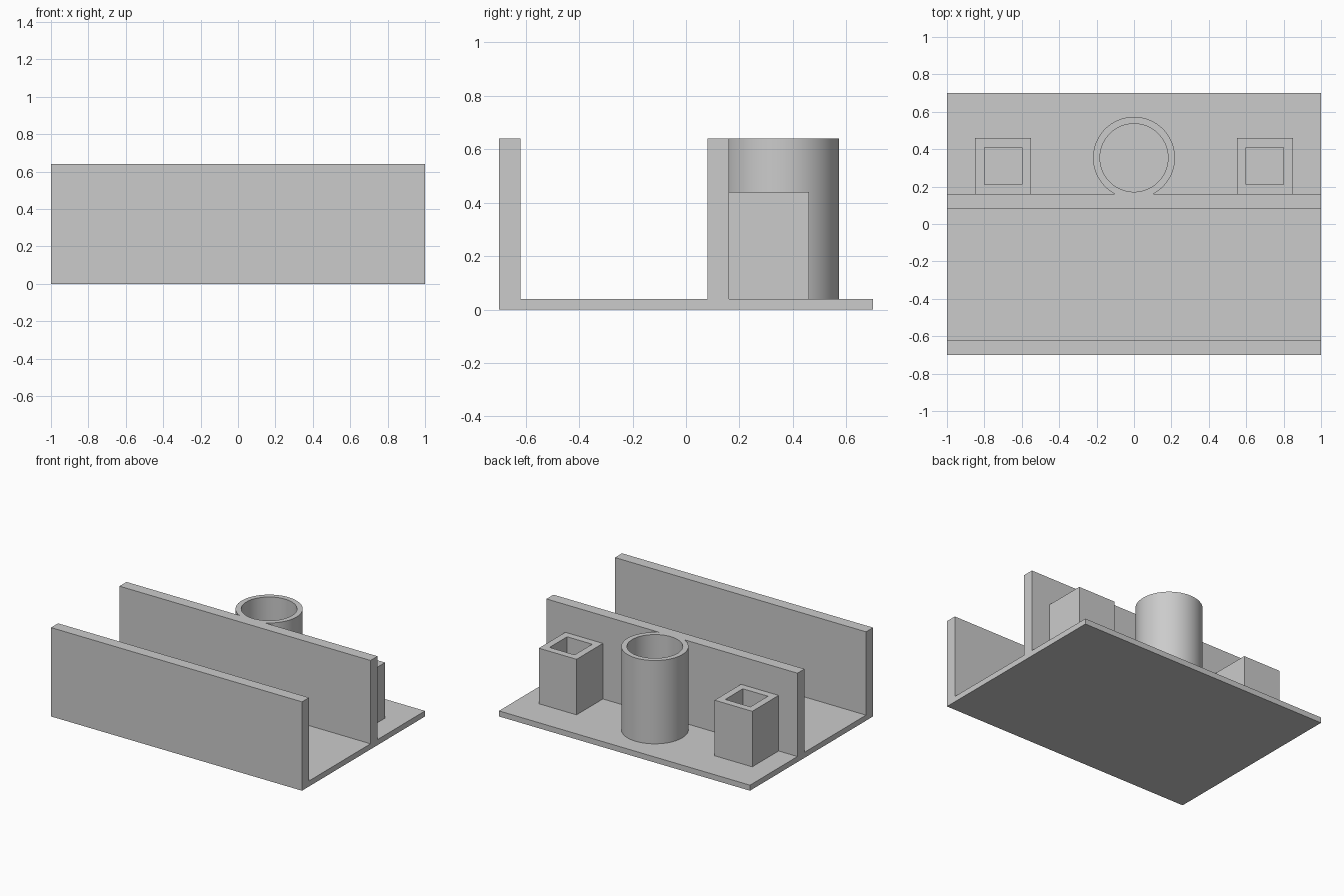
import bpy
import bmesh
from math import cos, sin, pi, sqrt, radians

cube = bpy.data.objects.get("Cube")
if cube:
    bpy.data.objects.remove(cube)

grey = bpy.data.materials.new("light_grey")
grey.use_nodes = True
COLOUR = (0.6, 0.6, 0.6, 1)
grey.diffuse_color = COLOUR
grey.node_tree.nodes["Principled BSDF"].inputs["Base Color"].default_value = COLOUR

FLOOR = 0.04        # top of the base plate
TOP = 0.64          # top of walls and tube
WALL_BACK = 0.16    # rear face of the middle wall


def finish(name, bm):
    bmesh.ops.recalc_face_normals(bm, faces=bm.faces)
    mesh = bpy.data.meshes.new(name)
    bm.to_mesh(mesh)
    bm.free()
    mesh.materials.append(grey)
    obj = bpy.data.objects.new(name, mesh)
    bpy.context.collection.objects.link(obj)
    return obj


def sleeve(name, sides, centre, outer, inner, top, turn=0):
    """Hollow upright prism standing on the base plate."""
    bm = bmesh.new()

    def ring(radius, z):
        angles = [turn + 2 * pi * i / sides for i in range(sides)]
        return [bm.verts.new((centre[0] + radius * cos(a),
                              centre[1] + radius * sin(a), z)) for a in angles]

    rings = [ring(outer, FLOOR), ring(outer, top), ring(inner, top), ring(inner, FLOOR)]
    for k in range(4):
        a, b = rings[k], rings[(k + 1) % 4]
        for i in range(sides):
            j = (i + 1) % sides
            bm.faces.new((a[i], a[j], b[j], b[i]))
    return bm


# Base plate with front and middle walls: one profile extruded across x
profile = [(-0.7, 0), (0.7, 0), (0.7, FLOOR), (WALL_BACK, FLOOR), (WALL_BACK, TOP),
           (0.08, TOP), (0.08, FLOOR), (-0.62, FLOOR), (-0.62, TOP), (-0.7, TOP)]
bm = bmesh.new()
face = bm.faces.new([bm.verts.new((-1, y, z)) for y, z in profile])
extruded = bmesh.ops.extrude_face_region(bm, geom=[face], use_keep_orig=True)
moved = [v for v in extruded["geom"] if isinstance(v, bmesh.types.BMVert)]
bmesh.ops.translate(bm, verts=moved, vec=(2, 0, 0))
finish("base_and_walls", bm)

# Round tube, trimmed flush where it meets the middle wall
bm = sleeve("tube", 96, (0, 0.354), 0.219, 0.182, TOP)
cut = bmesh.ops.bisect_plane(bm, geom=bm.verts[:] + bm.edges[:] + bm.faces[:],
                             plane_co=(0, WALL_BACK, 0), plane_no=(0, -1, 0),
                             clear_outer=True)
bmesh.ops.holes_fill(bm, edges=[e for e in bm.edges if e.is_boundary], sides=0)
tube = finish("round_tube", bm)
bpy.ops.object.select_all(action="DESELECT")
tube.select_set(True)
bpy.context.view_layer.objects.active = tube
bpy.ops.object.shade_smooth_by_angle(angle=radians(30))

# Square sockets on both sides
for side, x in (("left", 0.7), ("right", -0.7)):
    bm = sleeve("socket", 4, (x, 0.31), 0.15 * sqrt(2), 0.1 * sqrt(2), 0.44, pi / 4)
    finish(side + "_square_socket", bm)
